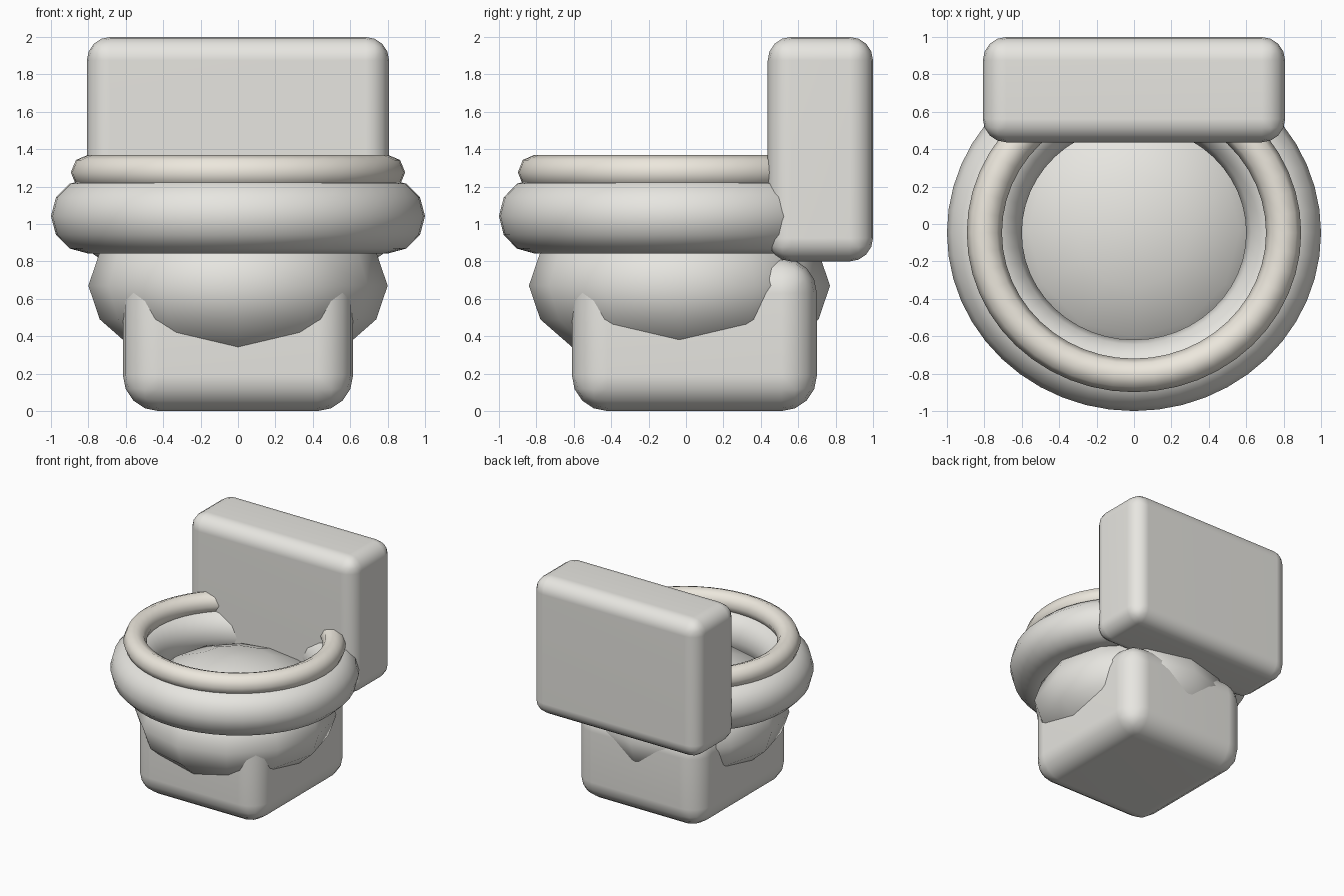
import bpy, bmesh
from mathutils import Matrix, Vector

if "Cube" in bpy.data.objects:
    bpy.data.objects.remove(bpy.data.objects["Cube"])


def material(name, rgb):
    m = bpy.data.materials.new(name)
    m.diffuse_color = (*rgb, 1)
    m.use_nodes = True
    m.node_tree.nodes["Principled BSDF"].inputs["Base Color"].default_value = m.diffuse_color
    return m


PORCELAIN = material("porcelain", (0.80, 0.79, 0.75))
SEAT = material("seat_plastic", (0.84, 0.80, 0.72))


def finish(obj, name, mat):
    obj.name = obj.data.name = name
    obj.data.materials.append(mat)
    obj.data.polygons.foreach_set("use_smooth", [True] * len(obj.data.polygons))
    return obj


def from_bmesh(bm, name):
    mesh = bpy.data.meshes.new(name)
    bm.to_mesh(mesh)
    bm.free()
    obj = bpy.data.objects.new(name, mesh)
    bpy.context.collection.objects.link(obj)
    return obj


def rounded_box(name, lo, hi, radius, mat):
    lo, hi = Vector(lo), Vector(hi)
    bm = bmesh.new()
    bmesh.ops.create_cube(bm, size=1)
    bmesh.ops.scale(bm, vec=hi - lo, verts=bm.verts)
    bmesh.ops.translate(bm, vec=(lo + hi) / 2, verts=bm.verts)
    bmesh.ops.bevel(bm, geom=bm.edges[:], offset=radius, segments=4,
                    profile=0.5, affect='EDGES')
    obj = finish(from_bmesh(bm, name), name, mat)
    # keep the big faces flat while the rounded edges stay smooth
    obj.modifiers.new("flat_faces", 'WEIGHTED_NORMAL')
    return obj


def oval_ring(name, z, major, minor, sides, mat):
    bpy.ops.mesh.primitive_torus_add(major_radius=major, minor_radius=minor,
                                     major_segments=48, minor_segments=sides)
    obj = bpy.context.object
    obj.data.transform(Matrix.Translation((0, -0.047, z)) @
                       Matrix.Diagonal((1, 0.953, 1, 1)))
    return finish(obj, name, mat)


# Pedestal and water tank
rounded_box("pedestal", (-0.615, -0.61, 0), (0.615, 0.70, 0.82), 0.19, PORCELAIN)
rounded_box("tank", (-0.808, 0.437, 0.80), (0.808, 1.0, 2.0), 0.125, PORCELAIN)

# Bowl: squashed low-poly ball
bm = bmesh.new()
bmesh.ops.create_uvsphere(bm, u_segments=12, v_segments=8, radius=1)
bmesh.ops.scale(bm, vec=(0.80, 0.805, 0.47), verts=bm.verts)
bmesh.ops.translate(bm, vec=(0, -0.035, 0.67), verts=bm.verts)
finish(from_bmesh(bm, "bowl"), "bowl", PORCELAIN)

# Rim and seat rings
oval_ring("rim", 1.042, 0.80, 0.20, 12, PORCELAIN)
oval_ring("seat", 1.276, 0.80, 0.094, 8, SEAT)
